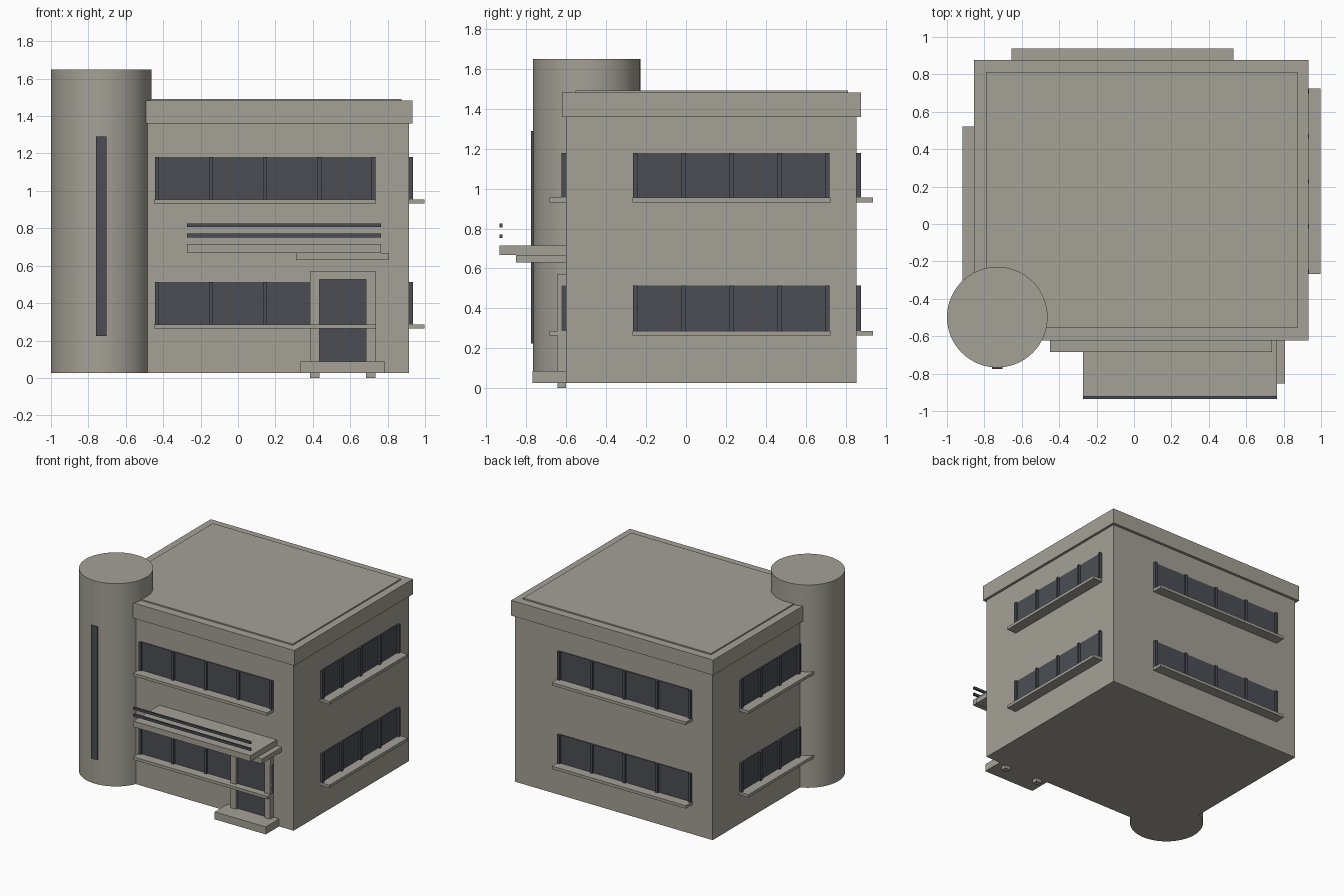
import bpy
from mathutils import Matrix, Vector
from math import radians

default = bpy.data.objects.get("Cube")
if default:
    bpy.data.objects.remove(default, do_unlink=True)


def material(name, rgb):
    m = bpy.data.materials.new(name)
    m.use_nodes = True
    m.diffuse_color = (*rgb, 1)
    bsdf = m.node_tree.nodes["Principled BSDF"]
    bsdf.inputs["Base Color"].default_value = (*rgb, 1)
    bsdf.inputs["Roughness"].default_value = 0.8
    return m


CONCRETE = material("warm grey concrete", (0.37, 0.355, 0.305))
DARK = material("dark slate glass", (0.07, 0.076, 0.09))


def box(name, x, y, z, mat, place=None):
    """Box from (min, max) pairs, optionally moved by a placing matrix."""
    bpy.ops.mesh.primitive_cube_add(size=1)
    ob = bpy.context.object
    ob.name = name
    size = [b - a for a, b in (x, y, z)]
    centre = Vector([(a + b) / 2 for a, b in (x, y, z)])
    ob.data.transform(Matrix.Translation(centre) @ Matrix.Diagonal((*size, 1)))
    if place:
        ob.data.transform(place)
    ob.data.materials.append(mat)
    return ob


# Main block, roof band and roof deck
L, R, F, B = -0.835, 0.914, -0.602, 0.855
BASE = 0.027
box("main_block", (L, R), (F, B), (BASE, 1.37), CONCRETE)
box("roof_band", (L - 0.02, R + 0.02), (F - 0.02, B + 0.022), (1.36, 1.482), CONCRETE)
box("roof_deck", (-0.79, 0.873), (-0.555, 0.812), (1.47, 1.492), CONCRETE)

# Round stair tower with its tall slit window
bpy.ops.mesh.primitive_cylinder_add(vertices=64, radius=0.269, depth=1.65 - BASE,
                                    location=(-0.731, -0.498, (1.65 + BASE) / 2))
tower = bpy.context.object
tower.name = "stair_tower"
tower.data.materials.append(CONCRETE)
bpy.ops.object.shade_smooth_by_angle(angle=radians(30))
box("tower_window", (-0.76, -0.702), (-0.776, -0.74), (0.225, 1.29), DARK)


def window_band(side, centre, turn, width, z0, z1):
    """Ribbon window with five mullions and a sill, facing -y before turning."""
    place = Matrix.Translation(centre) @ Matrix.Rotation(radians(turn), 4, "Z")
    h = width / 2
    box(side + "_glass", (-h, h), (-0.006, 0.02), (z0, z1), DARK, place)
    bar = 0.022
    for i in range(5):
        x = -h + i * (width - bar) / 4
        box(side + "_mullion", (x, x + bar), (-0.021, 0.01), (z0, z1), DARK, place)
    box(side + "_sill", (-h - 0.003, h + 0.003), (-0.083, 0.01),
        (z0 - 0.023, z0), CONCRETE, place)


# Ribbon windows on all four sides, both floors
for floor, z0, z1 in (("lower", 0.286, 0.514), ("upper", 0.955, 1.18)):
    window_band(floor + "_front", (0.145, F, 0), 0, 1.18, z0, z1)
    window_band(floor + "_back", (-0.062, B, 0), 180, 1.18, z0, z1)
    window_band(floor + "_right", (R, 0.228, 0), 90, 0.985, z0, z1)
    window_band(floor + "_left", (L, 0.026, 0), -90, 0.985, z0, z1)

# Entrance: step, posts, lintel and glazed door
box("entrance_step", (0.333, 0.785), (-0.77, F), (BASE, 0.087), CONCRETE)
for x in (0.385, 0.685):
    box("door_post", (x, x + 0.05), (-0.645, F), (0, 0.53), CONCRETE)
box("door_lintel", (0.385, 0.738), (-0.645, F), (0.525, 0.573), CONCRETE)
box("door_glass", (0.43, 0.69), (-0.626, F), (0.087, 0.526), DARK)

# Canopy slabs and the two rails above them
box("canopy_slab", (-0.273, 0.765), (-0.935, F), (0.668, 0.715), CONCRETE)
box("canopy_under_slab", (0.31, 0.808), (-0.852, F), (0.63, 0.668), CONCRETE)
for z in (0.752, 0.806):
    box("canopy_rail", (-0.273, 0.765), (-0.935, -0.92), (z, z + 0.019), DARK)
